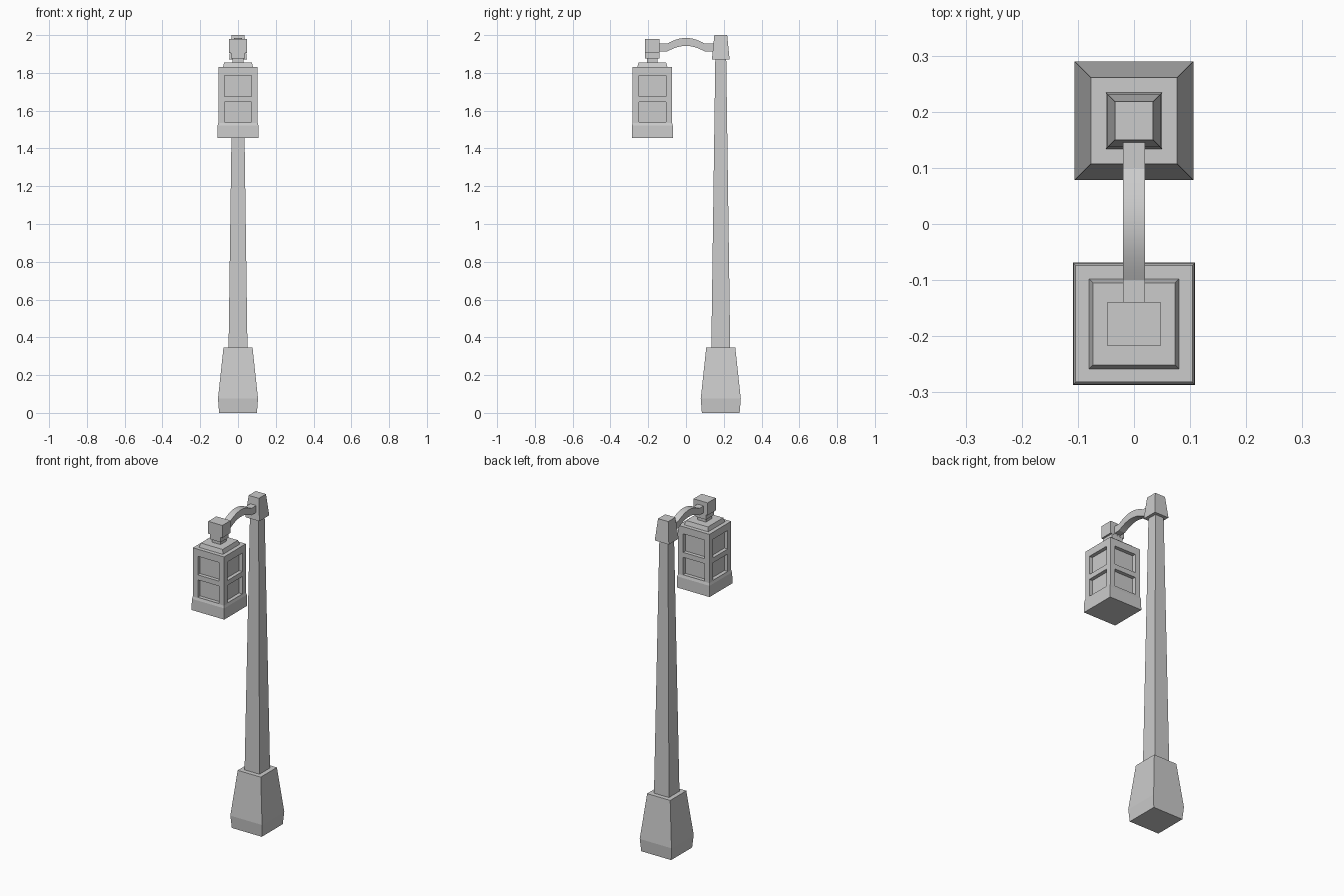
import bpy, bmesh, math

if "Cube" in bpy.data.objects:
    bpy.data.objects.remove(bpy.data.objects["Cube"])

POST_Y, LAMP_Y = 0.184, -0.178


def obj_from_bm(name, bm):
    bmesh.ops.recalc_face_normals(bm, faces=bm.faces)
    me = bpy.data.meshes.new(name)
    bm.to_mesh(me)
    bm.free()
    ob = bpy.data.objects.new(name, me)
    bpy.context.collection.objects.link(ob)
    return ob


def add_loft(bm, rings, closed_ends=True):
    """Skin a list of equal-length point rings."""
    loops = [[bm.verts.new(p) for p in r] for r in rings]
    for a, b in zip(loops, loops[1:]):
        for i in range(len(a)):
            j = (i + 1) % len(a)
            bm.faces.new((a[i], a[j], b[j], b[i]))
    bm.faces.new(loops[0][::-1])
    bm.faces.new(loops[-1])


def square_tower(name, cy, profile):
    """Stack of rectangles: (half x, half y, z)."""
    bm = bmesh.new()
    add_loft(bm, [[(sx * hx, cy + sy * hy, z)
                   for sx, sy in ((-1, -1), (1, -1), (1, 1), (-1, 1))]
                  for hx, hy, z in profile])
    return obj_from_bm(name, bm)


def sq(*pairs):
    return [(h, h, z) for h, z in pairs]


# Post: flared foot, tapered shaft, tapered cap
square_tower("post_base", POST_Y, sq((0.10, 0), (0.106, 0.075), (0.077, 0.345)))
square_tower("post_shaft", POST_Y, sq((0.05, 0.345), (0.029, 1.87)))
square_tower("post_cap", POST_Y, sq((0.047, 1.87), (0.034, 2.0)))

# Arm: flat ends with an arched middle
path = [(-0.15, 1.934)]
N = 12
for i in range(N + 1):
    t = -1 + 2 * i / N
    path.append((0.1 * t, 1.934 + 0.03 * (math.cos(t * 1.0) - math.cos(1.0)) / (1 - math.cos(1.0))))
path.append((0.16, 1.934))
bm = bmesh.new()
add_loft(bm, [[(-0.02, y, z - 0.021), (0.02, y, z - 0.021),
               (0.02, y, z + 0.021), (-0.02, y, z + 0.021)] for y, z in path])
arm = obj_from_bm("arm", bm)
bpy.context.view_layer.objects.active = arm
arm.select_set(True)
bpy.ops.object.shade_smooth_by_angle(angle=math.radians(20))
arm.select_set(False)

# Hanger: block, collar and neck above the lantern
square_tower("hanger_block", LAMP_Y, [(0.047, 0.039, 1.905), (0.047, 0.039, 1.98)])
square_tower("hanger_collar", LAMP_Y, [(0.036, 0.038, 1.875), (0.036, 0.038, 1.905)])
square_tower("hanger_neck", LAMP_Y, sq((0.028, 1.853), (0.028, 1.875)))

# Lantern roof and body with skirt
square_tower("lantern_roof", LAMP_Y, sq((0.08, 1.83), (0.073, 1.855)))
body = square_tower("lantern_body", LAMP_Y,
                    sq((0.109, 1.455), (0.108, 1.522), (0.104, 1.536), (0.104, 1.83)))

# Window recesses cut in all four sides
bm = bmesh.new()
for k in range(4):
    c, s = round(math.cos(k * math.pi / 2)), round(math.sin(k * math.pi / 2))
    for z0, z1 in ((1.54, 1.645), (1.675, 1.787)):
        ring = ((-0.071, -0.13), (0.071, -0.13), (0.071, -0.082), (-0.071, -0.082))
        add_loft(bm, [[(c * x - s * y, LAMP_Y + s * x + c * y, z) for x, y in ring]
                      for z in (z0, z1)])
cutter = obj_from_bm("window_cutter", bm)
cutter.hide_render = True
mod = body.modifiers.new("windows", 'BOOLEAN')
mod.operation, mod.solver, mod.object = 'DIFFERENCE', 'EXACT', cutter
bpy.context.view_layer.objects.active = body
bpy.ops.object.modifier_apply(modifier=mod.name)
bpy.data.objects.remove(cutter)
